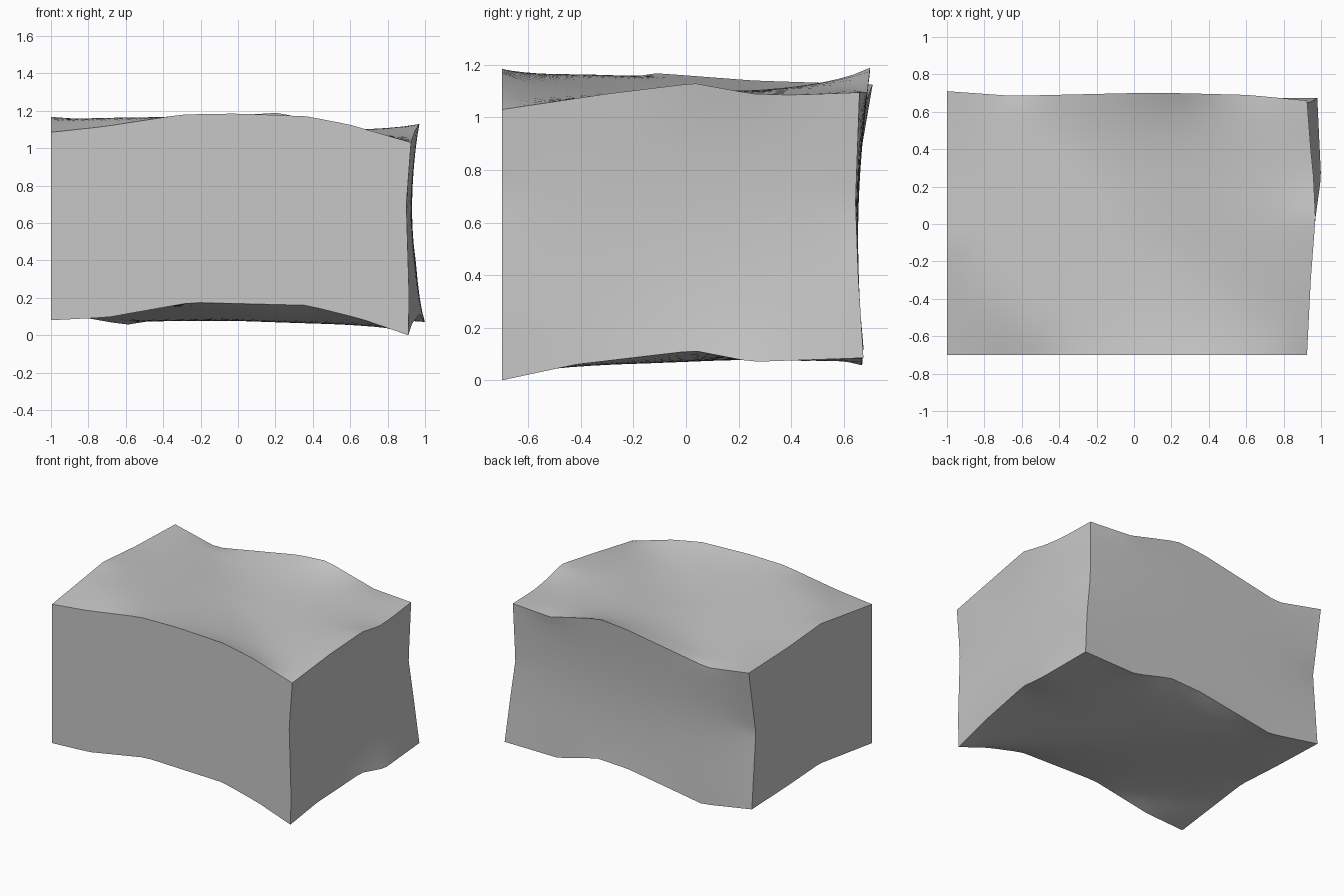
import bpy, bmesh, math
from mathutils import Vector

cube = bpy.data.objects.get("Cube")
if cube:
    bpy.data.objects.remove(cube, do_unlink=True)

N = 24  # segments along every edge

# Corners: front/back, left (-x) / right (+x), low / high
fll, flh = Vector((-1, -.7, .08)), Vector((-1, -.7, 1.085))
frl, frh = Vector((.91, -.7, 0)), Vector((.925, -.7, 1.03))
bll, blh = Vector((-1, .675, .125)), Vector((-1, .71, 1.125))
brl, brh = Vector((.98, .675, .085)), Vector((.925, .66, 1.095))


def edge(start, end, axis, *mids):
    """Polyline resampled evenly along its main axis."""
    pts = [start, *map(Vector, mids), end]
    out = []
    for i in range(N + 1):
        w = start[axis] + (end[axis] - start[axis]) * i / N
        k = 0
        while k < len(pts) - 2 and w > pts[k + 1][axis]:
            k += 1
        a, b = pts[k], pts[k + 1]
        out.append(a.lerp(b, (w - a[axis]) / (b[axis] - a[axis])))
    return out


def crease(*nodes):
    """Heights pinned along a fold given by (column, row, height) nodes."""
    pins = {}
    for a, b in zip(nodes, nodes[1:]):
        for k in range(N + 1):
            p = Vector(a).lerp(Vector(b), k / N)
            pins[round(p.x), round(p.y)] = p.z
    return pins


# Edges running across
front_low = edge(fll, frl, 0, (-.7, -.7, .095), (-.25, -.7, .175), (.37, -.7, .16), (.65, -.7, .09))
front_high = edge(flh, frh, 0, (-.72, -.7, 1.115), (-.3, -.7, 1.18), (0, -.7, 1.185),
                  (.37, -.7, 1.17), (.6, -.7, 1.125))
back_low = edge(bll, brl, 0, (-.6, .67, .055), (0, .67, .15), (.25, .67, .16), (.55, .67, .08))
back_high = edge(blh, brh, 0, (-.65, .685, 1.062), (0, .7, 1.175), (.22, .7, 1.19), (.61, .69, 1.095))
# Edges running front to back
left_low = edge(fll, bll, 1, (-1, -.1, .16), (-1, .25, .14))
left_high = edge(flh, blh, 1, (-1, -.11, 1.168), (-1, .26, 1.14))
right_low = edge(frl, brl, 1, (.93, -.42, .06), (.97, .03, .113), (1, .25, .07))
right_high = edge(frh, brh, 1, (.945, -.3, 1.09), (.97, .03, 1.13), (.96, .25, 1.09), (.945, .4, 1.085))
# Upright edges
front_left = edge(fll, flh, 2)
front_right = edge(frl, frh, 2, (.915, -.7, .2), (.9, -.7, .7))
back_left = edge(bll, blh, 2, (-1, .63, .66))
back_right = edge(brl, brh, 2, (.95, .655, .4), (.915, .645, .68))

# Diagonal valley and corner ridge shared by the upper and lower sheets
top_folds = crease((5, N, 1.062), (12, 14, 1.092), (20, 5, 1.065), (N, 0, 1.03))
top_folds.update(crease((9, 0, 1.182), (0, 10, 1.17)))
low_folds = crease((5, N, .055), (12, 14, .072), (20, 5, .042), (N, 0, 0))
low_folds.update(crease((9, 0, .172), (0, 10, .16)))

bm = bmesh.new()


def panel(low, high, start, end, pins={}, bulge=(0, 0, 0)):
    """Relaxed sheet stretched between four edges, with folds or a soft bulge."""
    g = [[low[i].lerp(high[i], j / N) for j in range(N + 1)] for i in range(N + 1)]
    g[0], g[N] = list(start), list(end)
    inner = range(1, N)
    for step in range(250):
        for i in inner:
            for j in inner:
                p = (g[i - 1][j] + g[i + 1][j] + g[i][j - 1] + g[i][j + 1]) / 4
                if step < 247:  # the last passes soften the folds
                    p.z = pins.get((i, j), p.z)
                g[i][j] = p
    for i in inner:
        for j in inner:
            g[i][j] = g[i][j] + Vector(bulge) * math.sin(math.pi * i / N) * math.sin(math.pi * j / N)
    v = [[bm.verts.new(p) for p in row] for row in g]
    for i in range(N):
        for j in range(N):
            bm.faces.new((v[i][j], v[i + 1][j], v[i + 1][j + 1], v[i][j + 1]))


panel(front_low, front_high, front_left, front_right)
panel(back_low, back_high, back_left, back_right, bulge=(0, -.012, 0))
panel(left_low, left_high, front_left, back_left)
panel(right_low, right_high, front_right, back_right, bulge=(-.012, 0, 0))
panel(front_high, back_high, left_high, right_high, top_folds)
panel(front_low, back_low, left_low, right_low, low_folds)

# Join the six panels into one closed block
bmesh.ops.remove_doubles(bm, verts=bm.verts, dist=.0005)
bmesh.ops.recalc_face_normals(bm, faces=bm.faces)
mesh = bpy.data.meshes.new("warped_block")
bm.to_mesh(mesh)
bm.free()
block = bpy.data.objects.new("warped_block", mesh)
bpy.context.collection.objects.link(block)

# Plain grey
grey = bpy.data.materials.new("plain_grey")
grey.use_nodes = True
grey.diffuse_color = (.57, .57, .57, 1)
grey.node_tree.nodes["Principled BSDF"].inputs["Base Color"].default_value = (.57, .57, .57, 1)
mesh.materials.append(grey)

# Smooth sheets, crisp edges
bpy.ops.object.select_all(action='DESELECT')
block.select_set(True)
bpy.context.view_layer.objects.active = block
bpy.ops.object.shade_smooth_by_angle(angle=math.radians(35))
